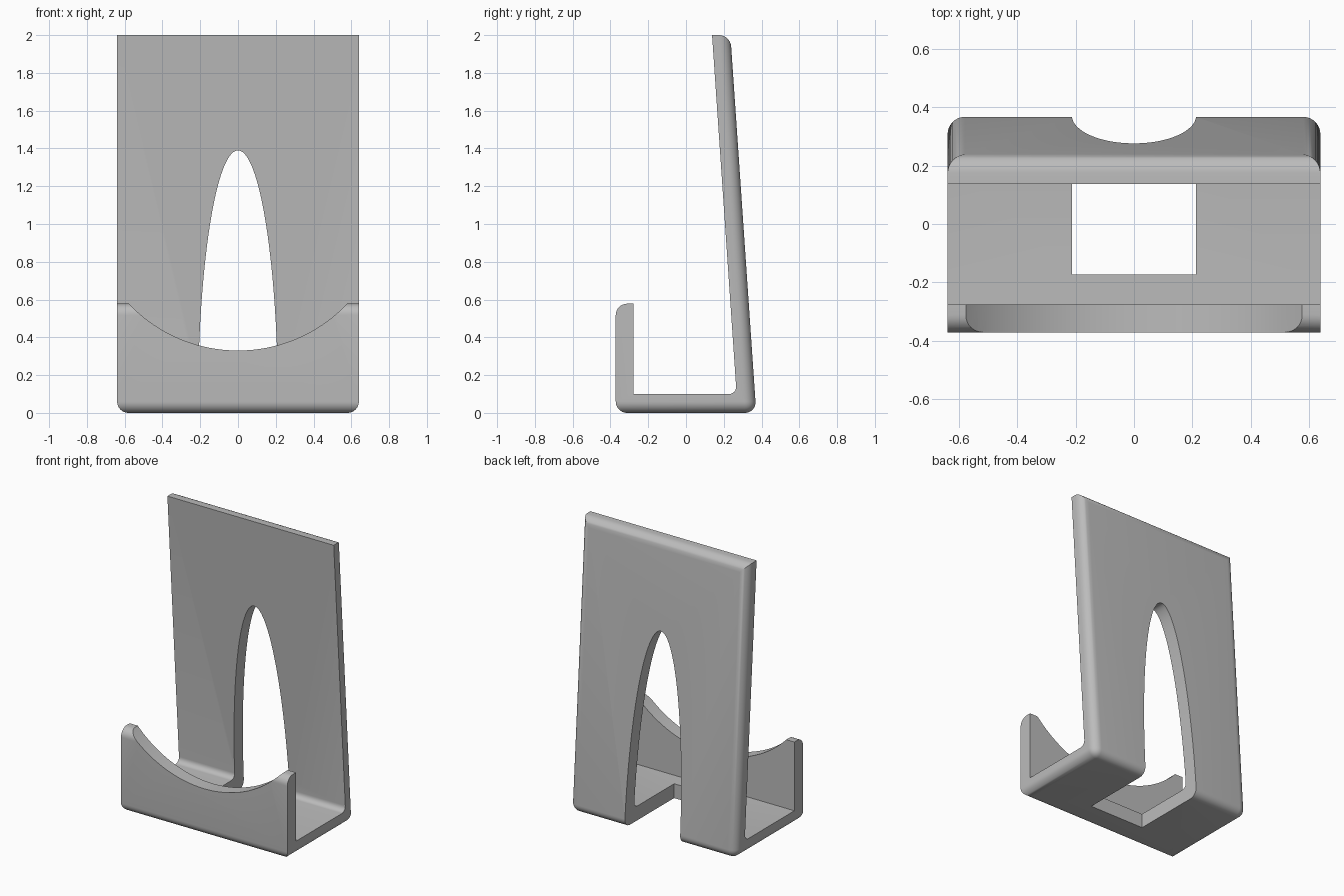
import bpy, bmesh, math
from mathutils import Matrix, Vector

if "Cube" in bpy.data.objects:
    bpy.data.objects.remove(bpy.data.objects["Cube"], do_unlink=True)

HALF = 0.64          # half width of the stand
ROUND = 0.06         # outer edge radius

grey = bpy.data.materials.new("plain grey")
grey.use_nodes = True
colour = (0.5, 0.5, 0.5, 1)
grey.diffuse_color = colour
grey.node_tree.nodes["Principled BSDF"].inputs["Base Color"].default_value = colour


def add_object(name, bm):
    bmesh.ops.recalc_face_normals(bm, faces=bm.faces)
    mesh = bpy.data.meshes.new(name)
    bm.to_mesh(mesh)
    bm.free()
    mesh.materials.append(grey)
    obj = bpy.data.objects.new(name, mesh)
    bpy.context.collection.objects.link(obj)
    return obj


def elliptic_cutter(name, rx, rz, z, y0, y1):
    """Elliptic cylinder running along y."""
    bm = bmesh.new()
    bmesh.ops.create_cone(bm, cap_ends=True, segments=128, radius1=1, radius2=1, depth=1)
    place = (Matrix.Translation((0, (y0 + y1) / 2, z))
             @ Matrix.Diagonal((rx, y1 - y0, rz, 1))
             @ Matrix.Rotation(math.pi / 2, 4, "X"))
    bmesh.ops.transform(bm, matrix=place, verts=bm.verts)
    obj = add_object(name, bm)
    obj.hide_render = True
    return obj


# Side profile (y, z): lip, base and leaning back, extruded across the width
profile = [(-0.372, 0), (0.372, 0), (0.235, 2), (0.138, 2),
           (0.268, 0.1), (-0.277, 0.1), (-0.277, 0.578), (-0.372, 0.578)]
bm = bmesh.new()
left, right = ([bm.verts.new((x, y, z)) for y, z in profile] for x in (HALF, -HALF))
bm.faces.new(left)
bm.faces.new(right[::-1])
for i in range(len(profile)):
    j = (i + 1) % len(profile)
    bm.faces.new((left[i], right[i], right[j], left[j]))
bmesh.ops.recalc_face_normals(bm, faces=bm.faces)

# Small fillet where the back meets the base
inner = bm.edges.get((left[4], right[4]))
outer = [bm.edges.get((left[i], right[i])) for i in (0, 1, 2, 7)]
outer += [bm.edges.get((s[a], s[a + 1])) for s in (left, right) for a in (0, 1)]
bmesh.ops.bevel(bm, geom=outer, offset=ROUND, offset_type="OFFSET", segments=8,
                profile=0.5, affect="EDGES", clamp_overlap=False)
inner = [e for e in bm.edges
         if all((v.co.yz - Vector(profile[4])).length < 0.001 for v in e.verts)]
bmesh.ops.bevel(bm, geom=inner, offset=0.04, offset_type="OFFSET", segments=6,
                profile=0.5, affect="EDGES")
stand = add_object("phone_stand", bm)

# Cable arch through the back and base, and the scoop in the front lip
cutters = [elliptic_cutter("arch_cutter", 0.213, 1.39, 0, -0.173, 0.6),
           elliptic_cutter("scoop_cutter", 0.797, 0.797, 1.127, -0.5, -0.2)]
bpy.ops.object.select_all(action="DESELECT")
bpy.context.view_layer.objects.active = stand
stand.select_set(True)
for cutter in cutters:
    mod = stand.modifiers.new(cutter.name, "BOOLEAN")
    mod.operation = "DIFFERENCE"
    mod.solver = "EXACT"
    mod.object = cutter
    bpy.ops.object.modifier_apply(modifier=mod.name)
    bpy.data.objects.remove(cutter, do_unlink=True)

bpy.ops.object.shade_smooth_by_angle(angle=math.radians(30))
